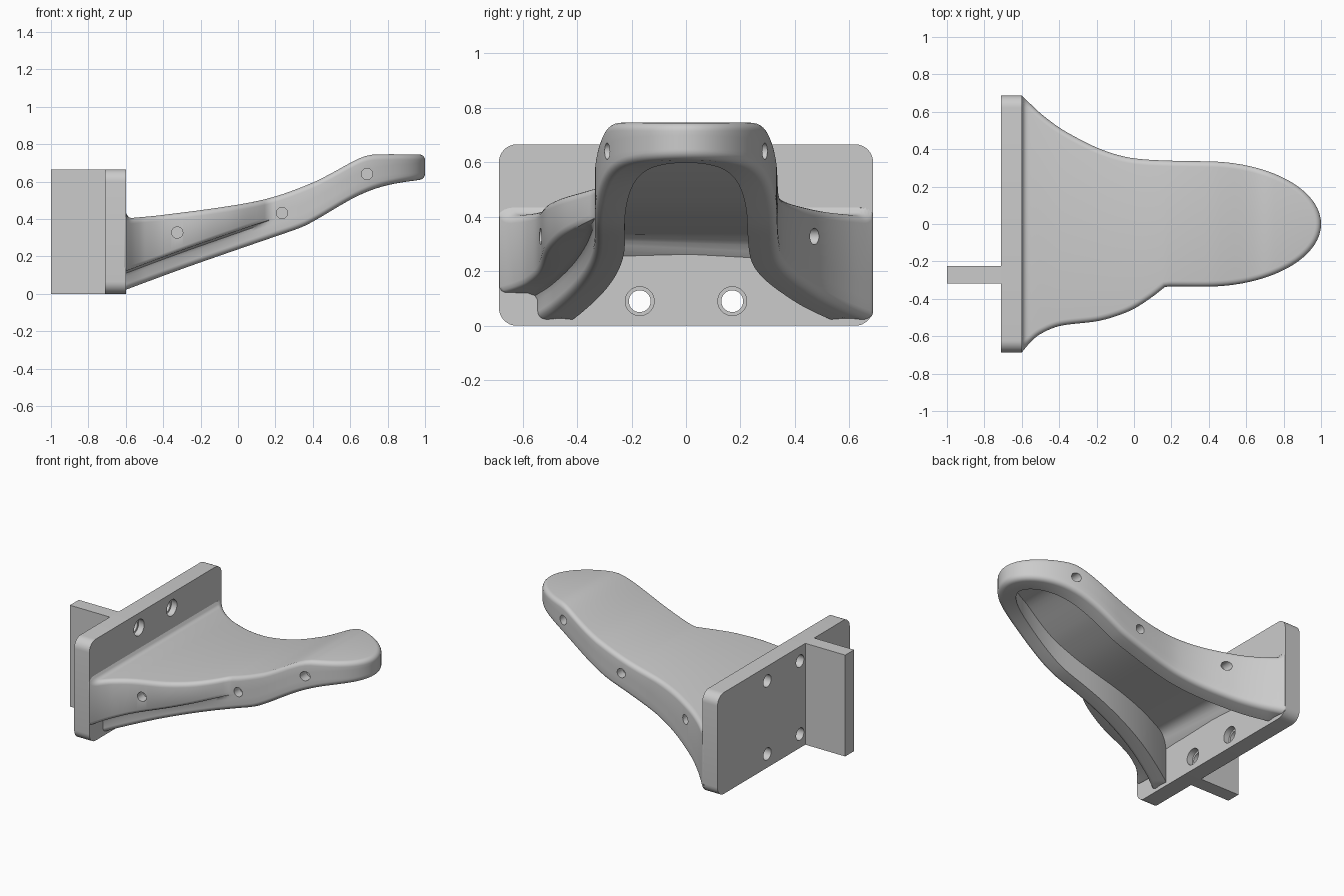
import bpy, bmesh, math
from mathutils import Vector, Matrix

cube = bpy.data.objects.get("Cube")
if cube:
    bpy.data.objects.remove(cube)

grey = bpy.data.materials.new("plain_grey")
grey.use_nodes = True
tone = (0.6, 0.6, 0.6, 1)
grey.diffuse_color = tone
grey.node_tree.nodes["Principled BSDF"].inputs["Base Color"].default_value = tone

PLATE_X = -0.6
EDGE = 0.03
WALL = 0.11


def add_object(name, bm):
    bmesh.ops.recalc_face_normals(bm, faces=bm.faces)
    mesh = bpy.data.meshes.new(name)
    bm.to_mesh(mesh)
    bm.free()
    mesh.materials.append(grey)
    obj = bpy.data.objects.new(name, mesh)
    bpy.context.scene.collection.objects.link(obj)
    return obj


def box(name, low, high, corner=0):
    bm = bmesh.new()
    bmesh.ops.create_cube(bm, size=1)
    low, high = Vector(low), Vector(high)
    for v in bm.verts:
        v.co = (low + high) / 2 + v.co * (high - low)
    if corner:
        along_x = [e for e in bm.edges
                   if abs(e.verts[0].co.x - e.verts[1].co.x) > 0.01]
        bmesh.ops.bevel(bm, geom=along_x, offset=corner, segments=8,
                        profile=0.5, affect='EDGES')
    return add_object(name, bm)


def cylinder(centre, axis, radius, depth):
    bm = bmesh.new()
    turn = Vector((0, 0, 1)).rotation_difference(Vector(axis)).to_matrix().to_4x4()
    bmesh.ops.create_cone(bm, cap_ends=True, segments=32, radius1=radius,
                          radius2=radius, depth=depth,
                          matrix=Matrix.Translation(centre) @ turn)
    cutter = add_object("hole_cutter", bm)
    cutter.hide_render = True
    return cutter


def cut(obj, cutters):
    for cutter in cutters:
        mod = obj.modifiers.new("hole", 'BOOLEAN')
        mod.operation = 'DIFFERENCE'
        mod.solver = 'EXACT'
        mod.object = cutter
    graph = bpy.context.evaluated_depsgraph_get()
    mesh = bpy.data.meshes.new_from_object(obj.evaluated_get(graph))
    obj.modifiers.clear()
    obj.data = mesh
    for cutter in cutters:
        bpy.data.objects.remove(cutter)


def smooth(obj):
    bpy.ops.object.select_all(action='DESELECT')
    obj.select_set(True)
    bpy.context.view_layer.objects.active = obj
    bpy.ops.object.shade_smooth_by_angle(angle=math.radians(35))


def curve(points):
    """Smooth function through the given points."""
    def slope(i):
        a, b = points[max(i - 1, 0)], points[min(i + 1, len(points) - 1)]
        return (b[1] - a[1]) / (b[0] - a[0])

    def value(x):
        if x <= points[0][0]:
            return points[0][1]
        for i in range(len(points) - 1):
            (xa, ya), (xb, yb) = points[i], points[i + 1]
            if x <= xb:
                w = xb - xa
                t = (x - xa) / w
                s = 1 - t
                return (ya * (1 + 2 * t) * s * s + yb * t * t * (3 - 2 * t)
                        + w * t * s * (slope(i) * s - slope(i + 1) * t))
        return points[-1][1]
    return value


def fillet(x, r):
    u = min(max((PLATE_X + r - x) / r, 0), 1)
    return r * (1 - math.sqrt(1 - u * u))


# Arm side profile and plan outlines
top_line = curve([(-0.6, 0.403), (-0.4, 0.422), (0, 0.477), (0.2, 0.521), (0.4, 0.595),
                  (0.5, 0.645), (0.6, 0.7), (0.67, 0.733), (0.73, 0.745), (1, 0.745)])
bottom = curve([(-0.6, 0.022), (-0.3, 0.133), (0, 0.238), (0.2, 0.307), (0.35, 0.361),
                (0.45, 0.415), (0.55, 0.475), (0.65, 0.529), (0.75, 0.568), (0.85, 0.592),
                (1, 0.613)])
left_line = curve([(-0.6, 0.687), (-0.5, 0.592), (-0.4, 0.516), (-0.3, 0.458), (-0.2, 0.409),
                   (-0.1, 0.373), (0, 0.351), (0.15, 0.34), (0.38, 0.335)])
flap_line = curve([(-0.6, 0.687), (-0.55, 0.628), (-0.5, 0.588), (-0.4, 0.546),
                   (-0.2, 0.52), (-0.1, 0.494), (0, 0.453), (0.1, 0.388), (0.17, 0.333)])
right_line = curve([(-0.6, 0.545), (-0.5, 0.49), (-0.3, 0.41), (-0.1, 0.36),
                    (0.1, 0.337), (0.38, 0.335)])


def top(x):
    return top_line(x) + fillet(x, 0.035)


def ledge(x):
    return bottom(x) + min(0.1, (top(x) - bottom(x)) / 2)


def ceiling(x):
    return top_line(x) - 0.075 - fillet(x, 0.095)


NOSE_X, NOSE = 0.38, 0.62
stations = [-0.61 + (NOSE_X + 0.61) * (i / 60) ** 1.5 for i in range(60)]
stations += [NOSE_X + NOSE * math.sin(math.pi / 2 * i / 24) for i in range(25)]


def taper(x):
    return math.sqrt(max(0, 1 - (max(x - NOSE_X, 0) / NOSE) ** 2))


def right_side(x, blend):
    low = right_line(x)
    return (low + (max(flap_line(x), low) - low) * (1 - blend)) * taper(x)


def ring(inset, blend, height, lift=0):
    """One loop around the arm, base to nose and back, inset from the outline."""
    flat = [Vector((x, left_line(x) * taper(x))) for x in stations]
    flat += [Vector((x, -right_side(x, blend))) for x in reversed(stations[:-1])]
    loop = []
    for i, p in enumerate(flat):
        t = (flat[min(i + 1, len(flat) - 1)] - flat[max(i - 1, 0)]).normalized()
        q = p + Vector((t.y, -t.x)) * inset
        x = max(q.x, -0.67)
        loop.append((x, q.y, height(x) + lift))
    return loop


# Arm: rounded top edge, flap with ledge beneath, rounded rim, hollow underside
arc = [math.pi / 2 * i / 5 for i in range(6)]
rings = [ring(EDGE * (1 - math.sin(a)), 0, top, EDGE * (math.cos(a) - 1)) for a in arc]
rings += [ring(0, 0, ledge, 0.02), ring(0, 0.06, ledge, 0.006), ring(0, 0.15, ledge),
          ring(0, 0.75, ledge, -0.003), ring(0, 0.93, ledge, -0.012), ring(0, 1, ledge, -0.03)]
rings += [ring(EDGE * (1 - math.cos(a)), 1, bottom, EDGE * (1 - math.sin(a))) for a in arc]
rings += [ring(WALL, 1, bottom), ring(WALL, 1, ceiling)]

bm = bmesh.new()
loops = [[bm.verts.new(p) for p in r] for r in rings]
for a, b in zip(loops, loops[1:]):
    for i in range(len(a) - 1):
        bm.faces.new((a[i], a[i + 1], b[i + 1], b[i]))
for cap in (loops[0], loops[-1]):
    last = len(cap) - 1
    for i in range(len(stations) - 1):
        corners = [cap[i], cap[i + 1], cap[last - i - 1], cap[last - i]]
        bm.faces.new(list(dict.fromkeys(corners)))
bm.faces.new([r[0] for r in loops] + [r[-1] for r in reversed(loops)])
bmesh.ops.remove_doubles(bm, verts=bm.verts, dist=0.00005)
arm = add_object("arm", bm)

# Blind side holes
side_holes = []
for x, z in ((-0.325, 0.328), (0.235, 0.432), (0.69, 0.641)):
    for y in (left_line(x) * taper(x), -right_side(x, 0)):
        side_holes.append(cylinder((x, y, z), (0, 1, 0), 0.03, 0.12))
cut(arm, side_holes)
smooth(arm)

# Mounting plate with four counterbored holes
plate = box("mounting_plate", (-0.71, -0.687, 0), (PLATE_X, 0.687, 0.666), 0.065)
bolt_holes = []
for y in (-0.17, 0.17):
    for z in (0.09, 0.57):
        bolt_holes.append(cylinder((-0.65, y, z), (1, 0, 0), 0.04, 0.3))
        bolt_holes.append(cylinder((PLATE_X, y, z), (1, 0, 0), 0.053, 0.08))
cut(plate, bolt_holes)
smooth(plate)

# Rear fin
box("rear_fin", (-1, -0.317, 0), (-0.709, -0.225, 0.666))
